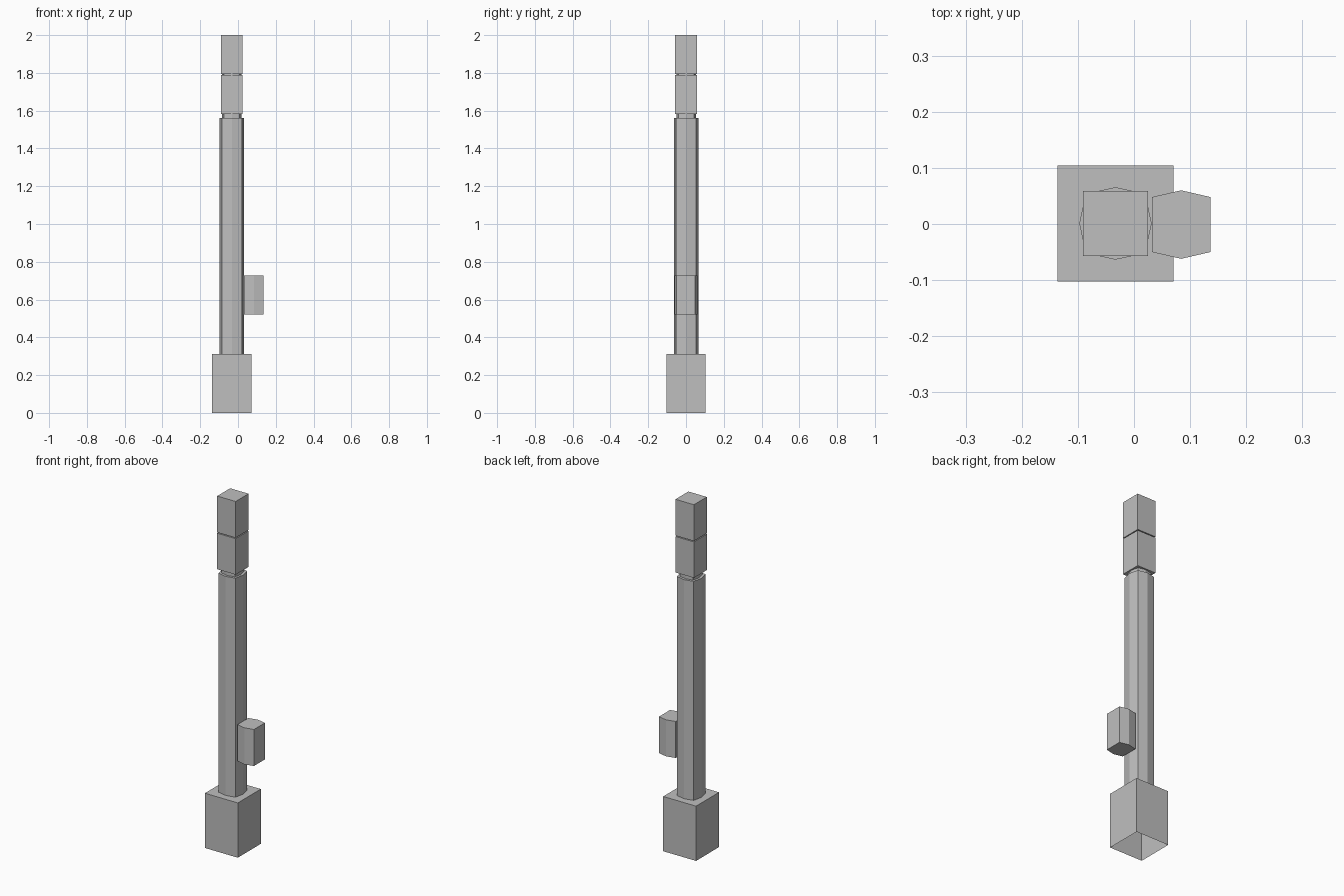
import bpy
import bmesh

cube = bpy.data.objects.get("Cube")
if cube:
    bpy.data.objects.remove(cube, do_unlink=True)

grey = bpy.data.materials.new("plain grey")
grey.use_nodes = True
grey.diffuse_color = (0.52, 0.52, 0.52, 1)
grey.node_tree.nodes["Principled BSDF"].inputs["Base Color"].default_value = (0.52, 0.52, 0.52, 1)

AXIS_X, AXIS_Y = -0.033, 0.001


def square(h):
    return [(-h, -h), (h, -h), (h, h), (-h, h)]


def bulged_square(corner, mid):
    """Square whose sides are pushed out at their middles."""
    c, m = corner, mid
    return [(-c, -c), (0, -m), (c, -c), (m, 0), (c, c), (0, m), (-c, c), (-m, 0)]


def prism(name, outline, z0, z1, x=AXIS_X, y=AXIS_Y, open_bottom=False):
    bm = bmesh.new()
    low = [bm.verts.new((px + x, py + y, z0)) for px, py in outline]
    high = [bm.verts.new((px + x, py + y, z1)) for px, py in outline]
    n = len(outline)
    for i in range(n):
        j = (i + 1) % n
        bm.faces.new((low[i], low[j], high[j], high[i]))
    bm.faces.new(high)
    if not open_bottom:
        bm.faces.new(low[::-1])
    mesh = bpy.data.meshes.new(name)
    bm.to_mesh(mesh)
    bm.free()
    mesh.materials.append(grey)
    obj = bpy.data.objects.new(name, mesh)
    bpy.context.collection.objects.link(obj)
    return obj


# Hollow foot, open underneath
prism("base", square(0.1035), 0, 0.312, open_bottom=True)

# Column and the thin neck above it
prism("shaft", bulged_square(0.053, 0.0645), 0.312, 1.56)
prism("neck", bulged_square(0.042, 0.051), 1.56, 1.81)

# Two stacked head blocks with a narrow joint
prism("lower_head", square(0.058), 1.583, 1.788)
prism("upper_head", square(0.058), 1.793, 2.0)

# Box on the left side, bulging at front and back
prism("side_box", [(-0.052, -0.049), (0, -0.061), (0.052, -0.049),
                   (0.052, 0.049), (0, 0.061), (-0.052, 0.049)],
      0.52, 0.728, x=0.084, y=-0.001)
